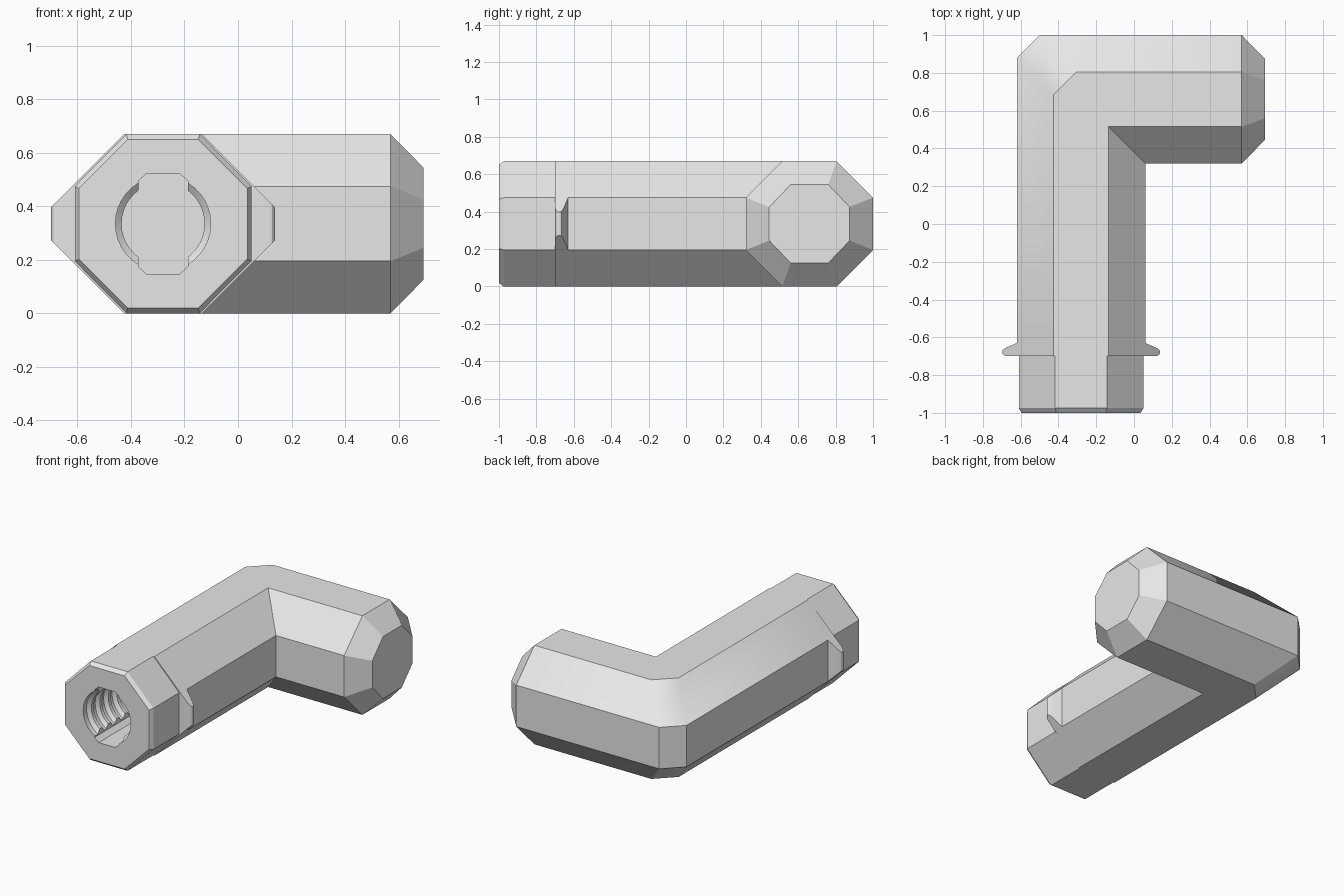
import bpy, bmesh, math

old = bpy.data.objects.get("Cube")
if old:
    bpy.data.objects.remove(old, do_unlink=True)

CX, CY, CZ = -0.28, 0.66, 0.335   # stem axis x, arm axis y, shared axis height
W, H, F, S = 0.34, 0.335, 0.145, 0.14
CORNER = 0.12

grey = bpy.data.materials.new("light grey")
grey.use_nodes = True
colour = (0.8, 0.8, 0.8, 1)
grey.diffuse_color = colour
grey.node_tree.nodes["Principled BSDF"].inputs["Base Color"].default_value = colour


def octagon(w=W, h=H, f=F, s=S):
    """Eight (sideways, up) points; positive sideways is the inside of the bend."""
    return [(w, -s), (w, s), (f, h), (-f, h), (-w, s), (-w, -s), (-f, -h), (f, -h)]


def keyed_hole(r, half=0.0925, steps=12):
    """Round opening with a chamfered slot at top and bottom."""
    a = math.acos(half / r)
    side = [(r * math.cos(t), r * math.sin(t))
            for t in (-a + 2 * a * i / steps for i in range(steps + 1))]
    pts = side + [(half, 0.16), (0.062, 0.188), (-0.062, 0.188), (-half, 0.16)]
    pts += [(-x, -z) for x, z in side]
    return pts + [(-half, -0.16), (-0.062, -0.188), (0.062, -0.188), (half, -0.16)]


def across_stem(points, y):
    return [(CX + u, y, CZ + v) for u, v in points]


def across_arm(points, x):
    return [(x, CY - u, CZ + v) for u, v in points]


def loft(bm, sections):
    rings = [[bm.verts.new(p) for p in sec] for sec in sections]
    for a, b in zip(rings, rings[1:]):
        for i in range(len(a)):
            j = (i + 1) % len(a)
            bm.faces.new((a[i], a[j], b[j], b[i]))
    return rings


bm = bmesh.new()

# Stem foot with its bevelled rim
foot = octagon(w=0.33, f=0.137)
sections = [across_stem(octagon(0.315, 0.315, 0.132, 0.132), -1.0),
            across_stem(foot, -0.975), across_stem(foot, -0.70)]

# Rounded side lugs that continue the slanted faces outwards
for w, y in ((0.395, -0.70), (0.408, -0.696), (0.416, -0.687), (0.418, -0.677),
             (0.414, -0.666), (0.402, -0.657), (W, -0.63)):
    sections.append(across_stem(octagon(w=w, s=F + H - w), y))

# Bend: sharp inside, clipped outside
bend_a, bend_b = [], []
for u, v in octagon():
    cut = CORNER if u < 0 else 0
    bend_a.append((CX + u, CY - u - cut, CZ + v))
    bend_b.append((CX + u + cut, CY - u, CZ + v))
sections += [bend_a, bend_b]

# Arm and its tapered end
sections += [across_arm(octagon(), 0.57),
             across_arm(octagon(0.215, 0.21, 0.1, 0.09), 0.693)]
body = loft(bm, sections)
bm.faces.new(body[-1])

# Ribbed keyed socket
socket = [across_stem(keyed_hole(0.178), -1.0), across_stem(keyed_hole(0.178), -0.965)]
for i in range(5):
    y = -0.945 + i * 0.09
    for r, dy in ((0.155, 0), (0.155, 0.025), (0.176, 0.045), (0.176, 0.07)):
        socket.append(across_stem(keyed_hole(r), y + dy))
hole = loft(bm, socket)
bm.faces.new(hole[-1])

# Front face around the socket
rim = [bm.edges.get((ring[i], ring[(i + 1) % len(ring)]))
       for ring in (body[0], hole[0]) for i in range(len(ring))]
bmesh.ops.triangle_fill(bm, use_beauty=True, edges=rim, normal=(0, -1, 0))

bmesh.ops.remove_doubles(bm, verts=bm.verts[:], dist=0.0005)
bmesh.ops.recalc_face_normals(bm, faces=bm.faces[:])
mesh = bpy.data.meshes.new("elbow_handle")
bm.to_mesh(mesh)
bm.free()
mesh.materials.append(grey)
handle = bpy.data.objects.new("elbow_handle", mesh)
bpy.context.collection.objects.link(handle)

bpy.ops.object.select_all(action="DESELECT")
handle.select_set(True)
bpy.context.view_layer.objects.active = handle
bpy.ops.object.shade_smooth_by_angle(angle=math.radians(30))
